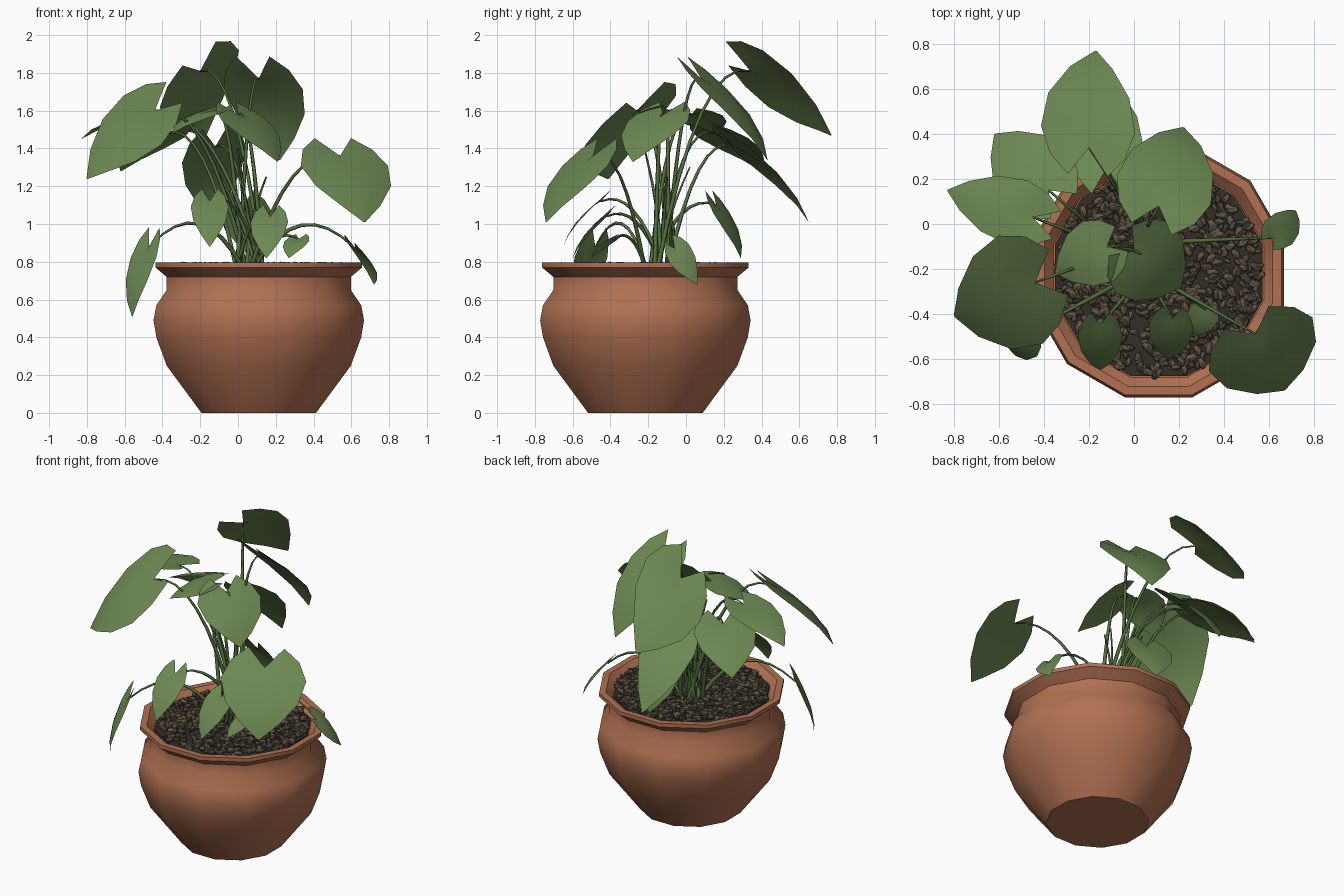
import bpy, bmesh, math, random
from mathutils import Vector as V, Matrix

if "Cube" in bpy.data.objects:
    bpy.data.objects.remove(bpy.data.objects["Cube"])

random.seed(4)
CX, CY = 0.11, -0.215          # pot axis


def material(name, rgb):
    m = bpy.data.materials.new(name)
    m.diffuse_color = (*rgb, 1)
    m.use_nodes = True
    m.node_tree.nodes["Principled BSDF"].inputs["Base Color"].default_value = m.diffuse_color
    return m


CLAY = material("terracotta", (0.44, 0.165, 0.085))
LEAF = material("leaf green", (0.15, 0.245, 0.085))
STEM = material("stem green", (0.09, 0.16, 0.05))
SOIL = material("dark soil", (0.035, 0.027, 0.02))
PEB1 = material("pebble brown", (0.12, 0.092, 0.062))
PEB2 = material("pebble dark brown", (0.07, 0.053, 0.038))


def add_object(name, verts, faces, mats, smooth=None):
    me = bpy.data.meshes.new(name)
    me.from_pydata([tuple(v) for v in verts], [], faces)
    ob = bpy.data.objects.new(name, me)
    bpy.context.collection.objects.link(ob)
    for m in mats:
        me.materials.append(m)
    if smooth:
        bpy.ops.object.select_all(action='DESELECT')
        ob.select_set(True)
        bpy.context.view_layer.objects.active = ob
        bpy.ops.object.shade_smooth_by_angle(angle=math.radians(smooth))
    return ob


def lathe(name, profile, mat, sides=12):
    verts, faces = [], []
    for r, z in profile:
        for i in range(sides):
            a = math.tau * (i + 0.5) / sides
            verts.append((CX + r * 1.03 * math.cos(a), CY + r * 1.03 * math.sin(a), z))
    for k in range(0, len(verts) - sides, sides):
        for i in range(sides):
            j = (i + 1) % sides
            faces.append((k + i, k + j, k + sides + j, k + sides + i))
    faces.append(tuple(reversed(range(sides))))
    faces.append(tuple(range(len(verts) - sides, len(verts))))
    return add_object(name, verts, faces, [mat], 42)


# Pot with rolled rim, and the soil bed inside it
lathe("pot", [(0.305, 0), (0.49, 0.25), (0.545, 0.40), (0.56, 0.49), (0.545, 0.57), (0.49, 0.65),
              (0.49, 0.72), (0.55, 0.77), (0.55, 0.795), (0.51, 0.795), (0.47, 0.75)], CLAY)
lathe("soil", [(0.465, 0.735), (0.465, 0.765)], SOIL)

# Pebbles: squashed little stones scattered on the soil
bm = bmesh.new()
for i in range(800):
    r, a = 0.455 * math.sqrt(random.random()), random.uniform(0, math.tau)
    s = random.uniform(0.016, 0.03)
    mx = (Matrix.Translation((CX + r * math.cos(a), CY + r * math.sin(a), random.uniform(0.765, 0.785)))
          @ Matrix.Rotation(random.uniform(0, math.tau), 4, 'Z')
          @ Matrix.Rotation(random.uniform(-0.5, 0.5), 4, 'X')
          @ Matrix.Diagonal((s * 1.2, s * 0.7, s * 0.6, 1)))
    res = bmesh.ops.create_icosphere(bm, subdivisions=1, radius=1, matrix=mx)
    for f in {f for v in res['verts'] for f in v.link_faces}:
        f.material_index = i % 3 % 2
pebbles = add_object("pebbles", [], [], [PEB1, PEB2])
bm.to_mesh(pebbles.data)
bm.free()

# Half width of a heart-shaped leaf along its midrib
OUTLINE = [(0, 0.42), (0.12, 0.8), (0.3, 1), (0.55, 0.86), (0.8, 0.45), (1, 0.02)]


def leaf(name, base, tip, width, roll, arch=0.1, cup=0.12):
    axis = tip - base
    side = V((axis.y, -axis.x, 0)).normalized() * width + V((0, 0, roll))
    n = side.cross(axis).normalized()
    verts, faces = [], []
    for t, w in OUTLINE:
        for s in (-1, -0.5, 0, 0.5, 1):
            u = t - 0.28 * (1 - t) ** 2 * abs(s)          # sweep the lobes back
            lift = arch * 4 * t * (1 - t) * axis.length - cup * (s * w) ** 2 * width
            verts.append(base + axis * u + side * (s * w) + n * lift)
    for r in range(len(OUTLINE) - 1):
        for c in range(4):
            k = r * 5 + c
            faces.append((k, k + 1, k + 6, k + 5))
    add_object(name, verts, faces, [LEAF], 50)


def stem(name, root, ctrl, end):
    root, ctrl, end = V(root), V(ctrl), V(end)
    cu = bpy.data.curves.new(name, 'CURVE')
    cu.dimensions = '3D'
    cu.bevel_depth = 0.011
    cu.bevel_resolution = 0
    sp = cu.splines.new('POLY')
    sp.points.add(8)
    for i, p in enumerate(sp.points):
        t = i / 8
        p.co = (*(root * (1 - t) ** 2 + ctrl * 2 * t * (1 - t) + end * t * t), 1)
        p.radius = 1.25 - 0.8 * t
    ob = bpy.data.objects.new(name, cu)
    bpy.context.collection.objects.link(ob)
    cu.materials.append(STEM)


# Leaves: where the stem joins, where the tip hangs, half width, sideways roll
LEAVES = [
    ((-0.2, 0.34, 1.81), (-0.17, 0.77, 1.47), 0.21, 0.15),
    ((0.11, 0.08, 1.77), (0.22, 0.43, 1.34), 0.22, 0),
    ((0.54, -0.49, 1.36), (0.67, -0.74, 1.01), 0.26, 0),
    ((-0.12, 0.25, 1.41), (-0.13, 0.65, 1.01), 0.17, 0.04),
    ((-0.38, 0.15, 1.48), (-0.62, 0.4, 1.28), 0.19, 0),
    ((-0.45, 0.03, 1.58), (-0.83, 0.15, 1.45), 0.15, 0),
    ((-0.44, -0.26, 1.6), (-0.8, -0.41, 1.24), 0.26, 0.13),
    ((-0.47, -0.48, 0.88), (-0.56, -0.55, 0.51), 0.11, 0),
    ((-0.15, -0.45, 1.12), (-0.15, -0.65, 0.88), 0.1, 0),
    ((0.17, -0.42, 1.04), (0.15, -0.6, 0.82), 0.1, 0),
    ((0.32, -0.38, 0.92), (0.27, -0.5, 0.82), 0.07, 0),
    ((0.62, -0.06, 0.87), (0.72, 0.06, 0.68), 0.08, -0.05),
    ((0.03, 0.16, 1.1), (0.07, 0.29, 0.82), 0.15, 0),
    ((0, -0.12, 1.58), (0.21, -0.28, 1.33), 0.2, 0),
    ((-0.12, -0.1, 1.6), (-0.35, -0.22, 1.48), 0.15, 0),
]
for i, (base, tip, width, roll) in enumerate(LEAVES):
    base, a = V(base), math.tau * i * 0.382
    root = V((0.06 + 0.07 * math.cos(a), -0.15 + 0.07 * math.sin(a), 0.765))
    ctrl = root.lerp(base, 0.45)
    # stems that hang over the rim rise higher first
    ctrl.z = base.z + (0.3 if base.z < 1 and abs(base.x) > 0.4 else 0.08)
    leaf(f"leaf_{i + 1}", base, V(tip), width, roll)
    stem(f"stem_{i + 1}", root, ctrl, base)

# Young shoots in the middle of the plant
for i in range(4):
    a = math.tau * i / 4
    stem(f"shoot_{i + 1}", (0.05 + 0.02 * i, -0.14, 0.765), (0.05, -0.12, 1),
         (0.15 * math.cos(a), -0.1 + 0.12 * math.sin(a), 1.25 + 0.05 * i))
